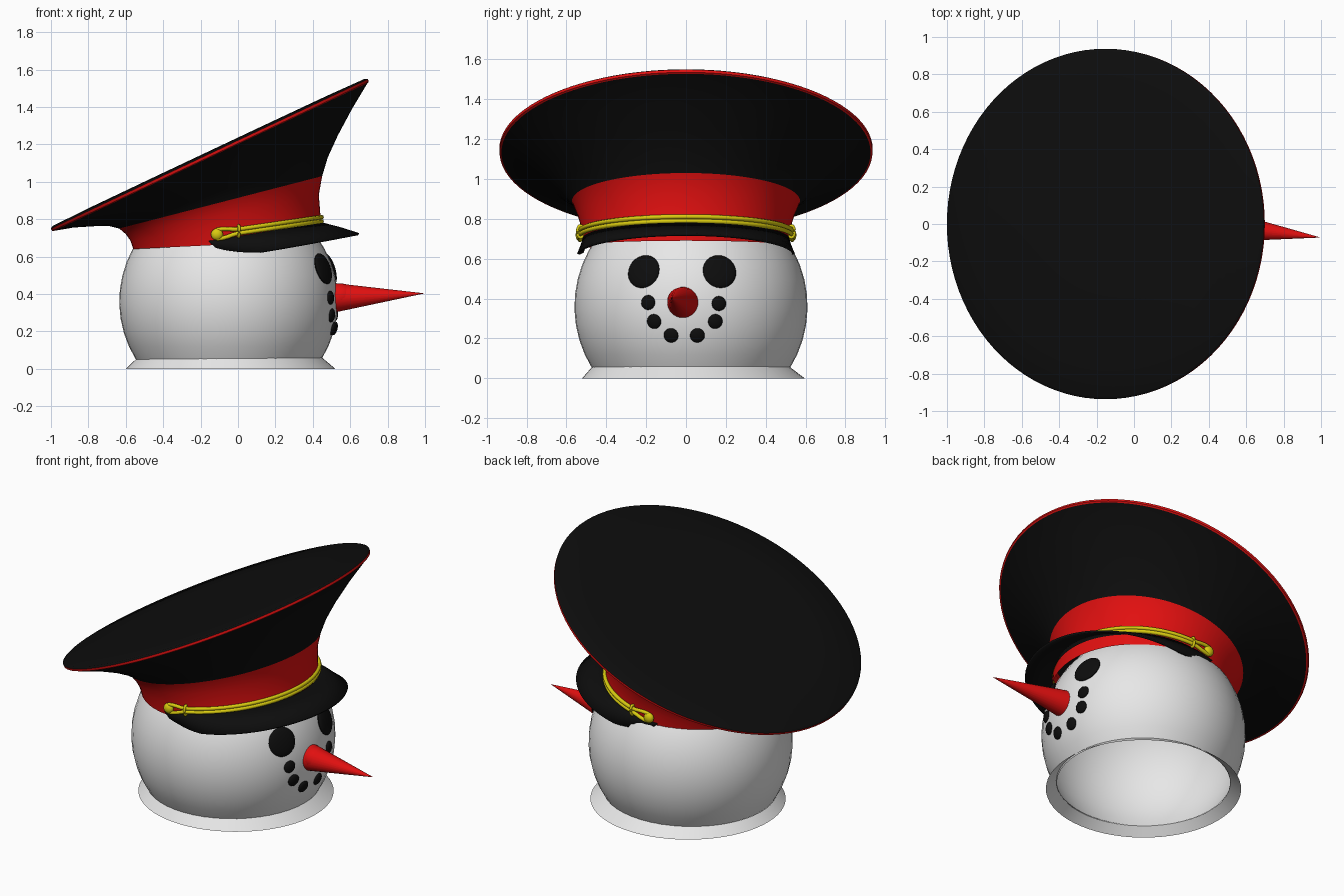
import bpy, bmesh, math
from mathutils import Vector

if "Cube" in bpy.data.objects:
    bpy.data.objects.remove(bpy.data.objects["Cube"])


def material(name, rgb):
    m = bpy.data.materials.new(name)
    m.diffuse_color = (*rgb, 1)
    m.use_nodes = True
    m.node_tree.nodes["Principled BSDF"].inputs["Base Color"].default_value = m.diffuse_color
    return m


WHITE = material("snow white", (0.8, 0.8, 0.8))
BLACK = material("black", (0.004, 0.004, 0.004))
RED = material("red", (0.75, 0.005, 0.005))
GOLD = material("gold", (0.7, 0.6, 0.005))


def finish(name, bm, mats, angle=40):
    bmesh.ops.recalc_face_normals(bm, faces=bm.faces)
    me = bpy.data.meshes.new(name)
    bm.to_mesh(me)
    bm.free()
    for m in mats:
        me.materials.append(m)
    ob = bpy.data.objects.new(name, me)
    bpy.context.collection.objects.link(ob)
    bpy.context.view_layer.objects.active = ob
    ob.select_set(True)
    bpy.ops.object.shade_smooth_by_angle(angle=math.radians(angle))
    ob.select_set(False)
    return ob


def loft(name, rings, mats, strip_mats=None, cap=False, n=64, angle=40):
    """Each ring: left xz, right xz, half width in y, centre y."""
    bm = bmesh.new()
    loops = []
    for (lx, lz), (rx, rz), ry, cy in rings:
        loops.append([bm.verts.new((
            (lx + rx) / 2 + (rx - lx) / 2 * math.cos(t), cy + ry * math.sin(t),
            (lz + rz) / 2 + (rz - lz) / 2 * math.cos(t)))
            for t in (2 * math.pi * i / n for i in range(n))])
    for k in range(len(loops) - 1):
        a, b = loops[k], loops[k + 1]
        for i in range(n):
            j = (i + 1) % n
            f = bm.faces.new((a[i], a[j], b[j], b[i]))
            f.material_index = strip_mats[k] if strip_mats else 0
    if cap:
        f = bm.faces.new(loops[-1])
        f.material_index = strip_mats[-1] if strip_mats else 0
    return finish(name, bm, mats, angle)


def ellipsoid(name, loc, radii, mat, normal=(0, 0, 1)):
    bm = bmesh.new()
    bmesh.ops.create_uvsphere(bm, u_segments=24, v_segments=12, radius=1)
    rot = Vector((0, 0, 1)).rotation_difference(Vector(normal))
    for v in bm.verts:
        v.co = rot @ Vector([c * r for c, r in zip(v.co, radii)]) + Vector(loc)
    return finish(name, bm, [mat])


def tube(name, pts, radius, mat, closed=False, sides=8):
    bm = bmesh.new()
    pts = [Vector(p) for p in pts]
    n = len(pts)
    loops = []
    for i, p in enumerate(pts):
        a = pts[(i - 1) % n] if closed else pts[max(i - 1, 0)]
        b = pts[(i + 1) % n] if closed else pts[min(i + 1, n - 1)]
        q = (b - a).to_track_quat('Z', 'Y')
        loops.append([bm.verts.new(p + q @ Vector((radius * math.cos(t), radius * math.sin(t), 0)))
                      for t in (2 * math.pi * s / sides for s in range(sides))])
    for i in range(n if closed else n - 1):
        a, b = loops[i], loops[(i + 1) % n]
        for s in range(sides):
            r = (s + 1) % sides
            bm.faces.new((a[s], a[r], b[r], b[s]))
    return finish(name, bm, [mat], 80)


# Head: open-bottomed ball
HC, HR = Vector((-0.05, 0.025, 0.36)), 0.585
rings = []
for k in range(17):
    lat = math.radians(-32 + 121.5 * k / 16)
    r, z = HR * math.cos(lat), HC.z + HR * math.sin(lat)
    rings.append(((HC.x - r, z), (HC.x + r, z), r, HC.y))
loft("head", rings, [WHITE], cap=True, n=48, angle=60)

# Neck collar: flared open skirt
loft("neck_collar", [((-0.6, 0), (0.52, 0), 0.558, 0.037),
                     ((-0.547, 0.05), (0.447, 0.062), 0.497, 0.025)], [WHITE])


# Cap: red band, flaring black crown, red piping, slightly domed top
def rim(r, off):
    cx, cz, ux, uz = -0.152, 1.147, 0.9045, 0.4265
    cx, cz = cx - uz * off, cz + ux * off
    return ((cx - ux * r, cz - uz * r), (cx + ux * r, cz + uz * r), r, 0)


rings = [((-0.56, 0.64), (0.455, 0.69), 0.515, 0),
         ((-0.575, 0.685), (0.44, 0.83), 0.525, 0),
         ((-0.60, 0.72), (0.432, 0.93), 0.545, 0),
         ((-0.635, 0.75), (0.45, 1.03), 0.572, 0),
         ((-0.69, 0.763), (0.48, 1.13), 0.625, 0),
         ((-0.77, 0.762), (0.535, 1.25), 0.70, 0),
         ((-0.88, 0.755), (0.61, 1.39), 0.81, 0),
         rim(0.926, -0.016), rim(0.936, -0.012), rim(0.937, 0.002),
         rim(0.933, 0.005), rim(0.922, 0.011), rim(0.7, 0.015), rim(0.3, 0.016)]
loft("cap", rings, [RED, BLACK],
     [0, 0, 0, 1, 1, 1, 1, 0, 0, 1, 1, 1, 1], cap=True, n=96)

# Visor: crescent that drops at the sides and projects at the front
bm = bmesh.new()
rows = []
N = 48
for i in range(N + 1):
    deg = -102 + 204 * i / N
    a = math.radians(deg)
    taper = math.sqrt(max(0, min(1, (102 - abs(deg)) / 30)))
    w = 0.185 * max(0, math.cos(a)) ** 1.1 + 0.005
    dz = -(0.05 + 0.05 * math.sin(a) ** 2) * taper - 0.005
    row = []
    for s in (0, 0.5, 1):
        r = 0.505 + w * s
        row.append(bm.verts.new((-0.05 + r * math.cos(a), (r + 0.008) * math.sin(a),
                                 0.70 + 0.075 * math.cos(a) + dz * s ** 1.15)))
    rows.append(row)
for p, q in zip(rows, rows[1:]):
    for k in range(2):
        bm.faces.new((p[k], p[k + 1], q[k + 1], q[k]))
visor = finish("visor", bm, [BLACK])
mod = visor.modifiers.new("thickness", 'SOLIDIFY')
mod.thickness = 0.012
mod.offset = 0


# Gold strap: twin cords with a slider and a button at each end
def strap(a, dz=0, out=0):
    return Vector((-0.0675 + (0.515 + out) * math.cos(a), (0.534 + out) * math.sin(a),
                   0.725 + 0.075 * math.cos(a) + dz))


END = math.radians(95)
for label, sign in (("upper", 1), ("lower", -1)):
    pts = []
    for i in range(61):
        a = -END + 2 * END * i / 60
        spread = max(0, (abs(a) - math.radians(84)) / math.radians(11))
        pts.append(strap(a, sign * (0.011 + 0.014 * math.sin(math.pi * min(1, spread) * 0.6))))
    tube(label + "_strap_cord", pts, 0.0115, GOLD)
for side, s in (("right", -1), ("left", 1)):
    c = strap(s * END)
    ellipsoid(side + "_strap_button", c, (0.032, 0.032, 0.022), GOLD, (0, s, 0))
    a = s * math.radians(82)
    c = strap(a)
    radial = Vector((math.cos(a), math.sin(a), 0))
    tube(side + "_strap_slider",
         [c + radial * 0.016 * math.cos(t) + Vector((0, 0, 0.03 * math.sin(t)))
          for t in (2 * math.pi * i / 20 for i in range(20))], 0.008, GOLD, True)


# Face pieces: flattened pebbles seated on the head surface
def pebble(name, y, z, r, depth):
    dy, dz = y - HC.y, z - HC.z
    nrm = Vector((math.sqrt(HR ** 2 - dy ** 2 - dz ** 2), dy, dz))
    ellipsoid(name, HC + nrm, (r, r, depth), BLACK, nrm.normalized())


for name, y in (("right_eye", -0.212), ("left_eye", 0.168)):
    pebble(name, y, 0.535, 0.086, 0.022)
mouth = [(-0.19, 0.38), (-0.16, 0.285), (-0.075, 0.215),
         (0.057, 0.215), (0.147, 0.285), (0.165, 0.375)]
for i, (y, z) in enumerate(mouth):
    pebble("mouth_dot_%d" % (i + 1), y, z, 0.037, 0.016)

# Nose: long cone with a rounded root
base, tip = Vector((0.51, -0.015, 0.38)), Vector((0.995, -0.072, 0.403))
bm = bmesh.new()
bmesh.ops.create_cone(bm, cap_ends=True, segments=24, radius1=0.08, radius2=0.0005,
                      depth=(tip - base).length)
rot = Vector((0, 0, 1)).rotation_difference((tip - base).normalized())
for v in bm.verts:
    v.co = rot @ v.co + (base + tip) / 2
finish("nose", bm, [RED])
ellipsoid("nose_root", (0.55, -0.022, 0.388), (0.085, 0.072, 0.068), RED)
